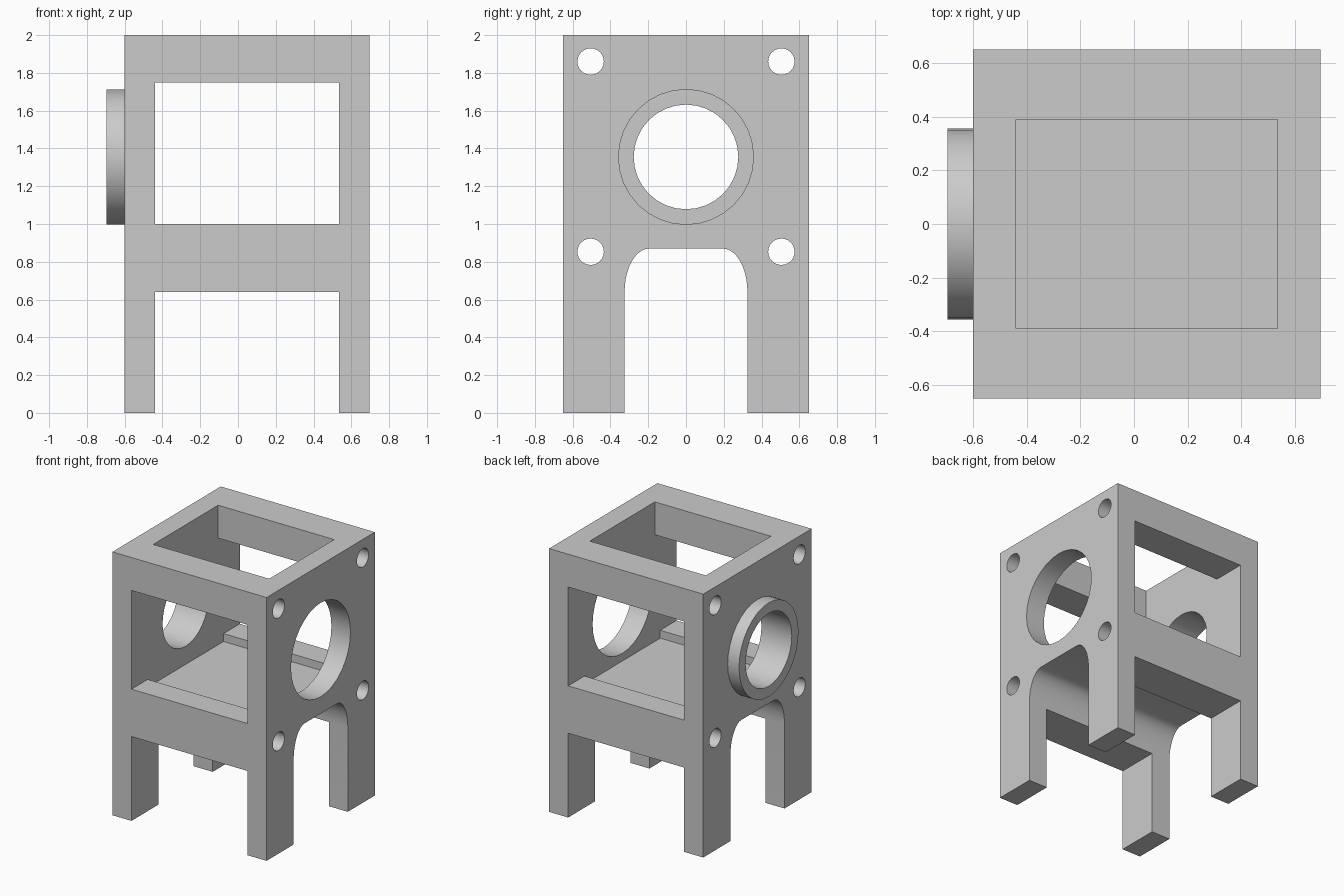
import bpy, bmesh, math
from mathutils import Matrix, Vector

if "Cube" in bpy.data.objects:
    bpy.data.objects.remove(bpy.data.objects["Cube"])

grey = bpy.data.materials.new("light grey")
grey.use_nodes = True
grey.diffuse_color = (0.6, 0.6, 0.6, 1)
grey.node_tree.nodes["Principled BSDF"].inputs["Base Color"].default_value = (0.6, 0.6, 0.6, 1)


def finish(name, bm):
    bmesh.ops.recalc_face_normals(bm, faces=bm.faces)
    mesh = bpy.data.meshes.new(name)
    bm.to_mesh(mesh)
    bm.free()
    mesh.materials.append(grey)
    obj = bpy.data.objects.new(name, mesh)
    bpy.context.collection.objects.link(obj)
    return obj


def box(name, x, y, z):
    bm = bmesh.new()
    size = Vector((x[1] - x[0], y[1] - y[0], z[1] - z[0]))
    centre = Vector((sum(x), sum(y), sum(z))) / 2
    bmesh.ops.create_cube(bm, size=1, matrix=Matrix.Translation(centre) @ Matrix.Diagonal(size).to_4x4())
    return finish(name, bm)


def prism(name, profile, x):
    """Extrude a (y, z) outline along x."""
    bm = bmesh.new()
    face = bm.faces.new([bm.verts.new((x[0], y, z)) for y, z in profile])
    ext = bmesh.ops.extrude_face_region(bm, geom=[face])["geom"]
    verts = [v for v in ext if isinstance(v, bmesh.types.BMVert)]
    bmesh.ops.translate(bm, verts=verts, vec=(x[1] - x[0], 0, 0))
    return finish(name, bm)


def rod(name, radius, x, y, z, sides=32):
    angles = [math.tau * i / sides for i in range(sides)]
    return prism(name, [(y + radius * math.cos(a), z + radius * math.sin(a)) for a in angles], x)


def cut(target, cutter):
    cutter.hide_render = True
    mod = target.modifiers.new("cut", 'BOOLEAN')
    mod.operation, mod.solver, mod.object = 'DIFFERENCE', 'EXACT', cutter
    bpy.context.view_layer.objects.active = target
    bpy.ops.object.modifier_apply(modifier=mod.name)
    bpy.data.objects.remove(cutter)


def smooth(obj):
    bpy.ops.object.select_all(action='DESELECT')
    obj.select_set(True)
    bpy.context.view_layer.objects.active = obj
    bpy.ops.object.shade_smooth_by_angle(angle=math.radians(30))


INNER = (-0.44, 0.535)   # space between the two side plates
BORE_Z = 1.355
THROUGH = (-1, 1)

frame = box("frame", (-0.6, 0.695), (-0.65, 0.65), (0, 2))

# Windows, top opening, sunken floor and gap between the legs
cut(frame, box("window_cutter", INNER, THROUGH, (1.0, 1.75)))
cut(frame, box("top_cutter", INNER, (-0.39, 0.39), (1.4, 2.2)))
cut(frame, box("floor_cutter", INNER, (-0.455, 0.455), (0.94, 1.2)))
cut(frame, box("leg_gap_cutter", INNER, THROUGH, (-0.2, 0.64)))

# Arch with rounded shoulders running across the frame
shoulder = []
for i in range(13):
    a = math.pi / 2 * i / 12
    shoulder.append((0.195 + 0.13 * math.cos(a), 0.64 + 0.23 * math.sin(a)))
arch = [(0.325, -0.2)] + shoulder
arch += [(-y, z) for y, z in reversed(arch)]
cut(frame, prism("arch_cutter", arch, THROUGH))

# Large bores, wide on the left plate and narrow on the right plate
cut(frame, rod("wide_bore_cutter", 0.357, (0.2, 1), 0, BORE_Z))
cut(frame, rod("narrow_bore_cutter", 0.277, (-1, -0.2), 0, BORE_Z))

# Bolt holes through the whole frame
for y in (-0.505, 0.505):
    for z in (0.853, 1.86):
        cut(frame, rod("bolt_cutter", 0.07, THROUGH, y, z, 24))
smooth(frame)

# Raised collar around the narrow bore
collar = rod("collar", 0.357, (-0.695, -0.6), 0, BORE_Z)
cut(collar, rod("collar_bore_cutter", 0.277, THROUGH, 0, BORE_Z))
smooth(collar)
